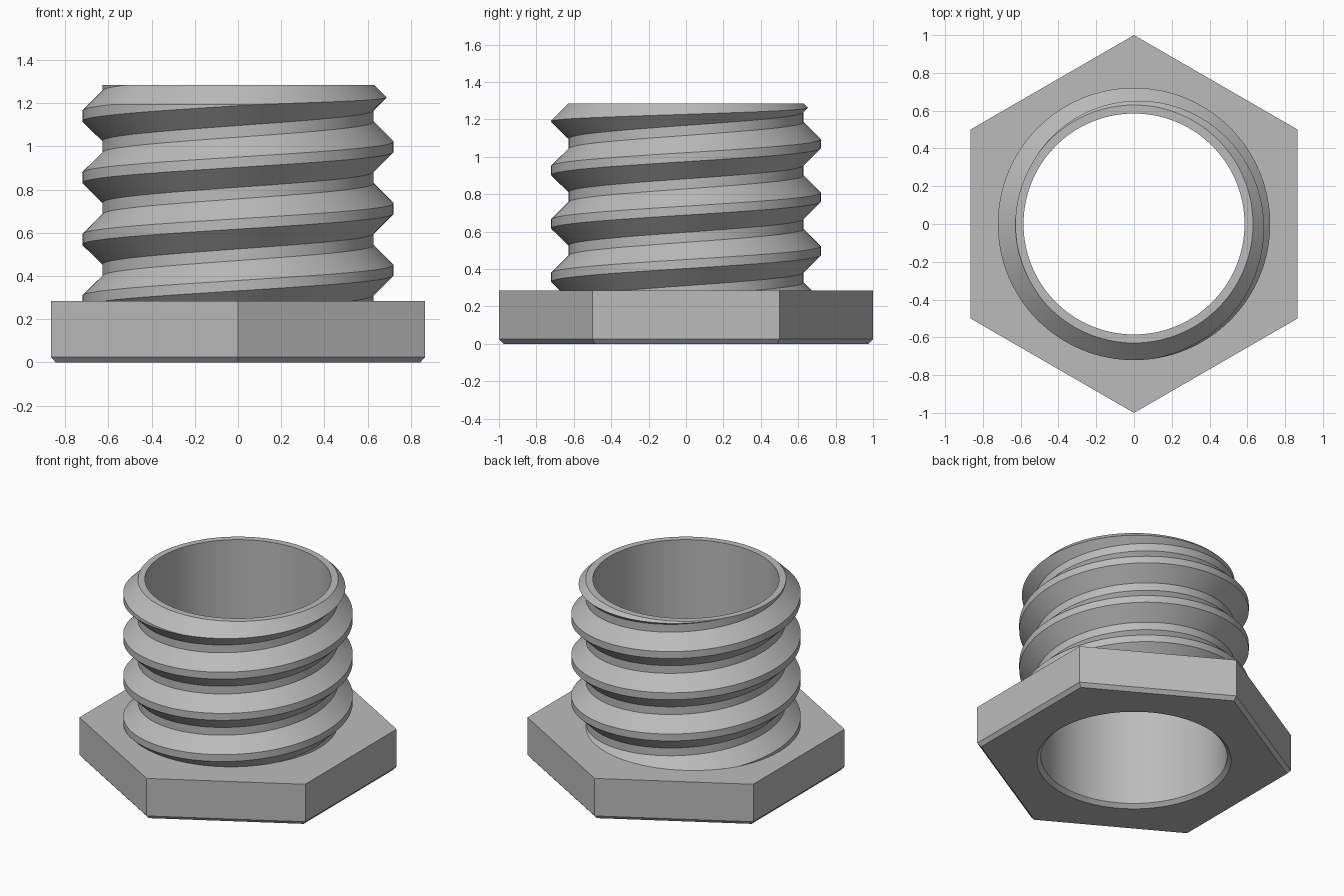
import bpy
import bmesh
from math import cos, sin, pi, radians

if "Cube" in bpy.data.objects:
    bpy.data.objects.remove(bpy.data.objects["Cube"], do_unlink=True)

SEGMENTS = 128
PITCH = 0.2857
ROOT, CREST, BORE = 0.628, 0.721, 0.585
HEAD_TOP, TOP = 0.285, 1.285
CREST_HALF, FLANK_END = 0.024, 0.116
CHAMFER = 0.025

GREY = (0.5, 0.5, 0.5, 1.0)
metal = bpy.data.materials.new("grey_metal")
metal.use_nodes = True
metal.diffuse_color = GREY
metal.node_tree.nodes["Principled BSDF"].inputs["Base Color"].default_value = GREY


def make_object(name, bm):
    bmesh.ops.recalc_face_normals(bm, faces=bm.faces[:])
    mesh = bpy.data.meshes.new(name)
    bm.to_mesh(mesh)
    bm.free()
    mesh.materials.append(metal)
    obj = bpy.data.objects.new(name, mesh)
    bpy.context.collection.objects.link(obj)
    return obj


def lathe(name, profile, sides, turn):
    """Solid with flat ends from (radius, height) points."""
    bm = bmesh.new()
    rings = []
    for r, z in profile:
        angles = [turn + 2 * pi * i / sides for i in range(sides)]
        rings.append([bm.verts.new((r * cos(a), r * sin(a), z)) for a in angles])
    for low, high in zip(rings, rings[1:]):
        for i in range(sides):
            n = (i + 1) % sides
            bm.faces.new((low[i], low[n], high[n], high[i]))
    bm.faces.new(rings[0][::-1])
    bm.faces.new(rings[-1])
    return make_object(name, bm)


def helical_thread(name, start, turns, low_cut, high_cut):
    """Thread profile swept up a helix, cut flat and capped at both ends."""
    profile = [(-CREST_HALF, CREST), (CREST_HALF, CREST),
               (FLANK_END, ROOT), (PITCH - FLANK_END, ROOT)]
    count = len(profile)
    rows = count * turns + 1
    bm = bmesh.new()
    grid = []
    for i in range(SEGMENTS):
        a = 2 * pi * i / SEGMENTS
        column = []
        for j in range(rows):
            dz, r = profile[j % count]
            z = start + dz + PITCH * (j // count + i / SEGMENTS)
            column.append(bm.verts.new((r * cos(a), r * sin(a), z)))
        grid.append(column)
    # the last column joins the first one, a full turn higher
    for i in range(SEGMENTS):
        wraps = i == SEGMENTS - 1
        right = grid[0][count:] if wraps else grid[i + 1]
        left = grid[i]
        for j in range(len(right) - 1):
            bm.faces.new((left[j], right[j], right[j + 1], left[j + 1]))
    for height, normal in ((low_cut, -1), (high_cut, 1)):
        bmesh.ops.bisect_plane(bm, geom=bm.verts[:] + bm.edges[:] + bm.faces[:],
                               dist=1e-6, plane_co=(0, 0, height),
                               plane_no=(0, 0, normal), clear_outer=True)
    border = [e for e in bm.edges if e.is_boundary]
    bmesh.ops.holes_fill(bm, edges=border, sides=0)
    return make_object(name, bm)


def combine(target, other, operation):
    other.hide_render = True
    mod = target.modifiers.new(operation.lower(), 'BOOLEAN')
    mod.operation = operation
    mod.solver = 'EXACT'
    mod.object = other
    bpy.context.view_layer.objects.active = target
    bpy.ops.object.modifier_apply(modifier=mod.name)
    bpy.data.objects.remove(other, do_unlink=True)


# Threaded shank, with its top end chamfered
plug = helical_thread("hollow_threaded_plug", 0.998 - 4 * PITCH, 6, 0.2137, 1.3713)
lead, wide = ROOT + 0.002, 0.85
envelope = lathe("shank_envelope",
                 [(wide, 0.15), (wide, TOP - (wide - lead)), (lead, TOP)],
                 SEGMENTS, pi / SEGMENTS)
combine(plug, envelope, 'INTERSECT')

# Hexagonal head, with its bottom edge chamfered
head = lathe("hex_head", [(1 - CHAMFER, 0), (1, CHAMFER), (1, HEAD_TOP)], 6, radians(30))
combine(plug, head, 'UNION')

# Through bore, countersunk at the bottom
bore = lathe("bore_cutter", [(BORE + 0.1 + CHAMFER, -0.1), (BORE, CHAMFER), (BORE, 1.5)],
             SEGMENTS, pi / SEGMENTS)
combine(plug, bore, 'DIFFERENCE')

bpy.ops.object.select_all(action='DESELECT')
plug.select_set(True)
bpy.context.view_layer.objects.active = plug
bpy.ops.object.shade_smooth_by_angle(angle=radians(25))
